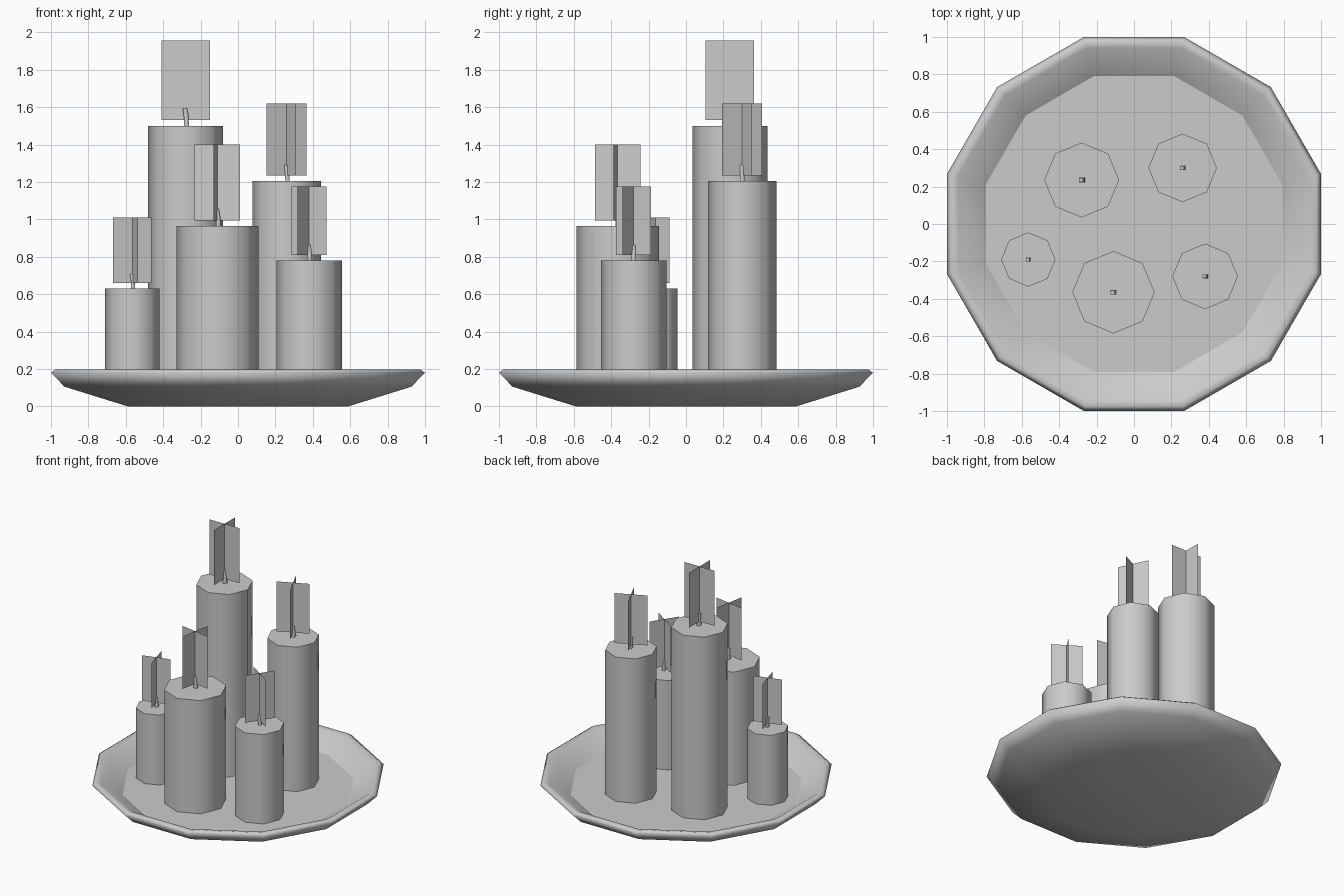
import bpy, bmesh
from math import cos, sin, pi, radians

cube = bpy.data.objects.get("Cube")
if cube:
    bpy.data.objects.remove(cube, do_unlink=True)

grey = bpy.data.materials.new("plain grey")
grey.use_nodes = True
colour = (0.6, 0.6, 0.6, 1)
grey.diffuse_color = colour
grey.node_tree.nodes["Principled BSDF"].inputs["Base Color"].default_value = colour

FLOOR = 0.09


def finish(name, bm):
    mesh = bpy.data.meshes.new(name)
    bm.to_mesh(mesh)
    bm.free()
    mesh.materials.append(grey)
    obj = bpy.data.objects.new(name, mesh)
    bpy.context.collection.objects.link(obj)
    return obj


def loft(name, rings, sides, turn=0.0):
    """Join polygon rings (x, y, z, radius) and cap both ends."""
    bm = bmesh.new()
    loops = []
    for x, y, z, r in rings:
        angles = [turn + 2 * pi * i / sides for i in range(sides)]
        loops.append([bm.verts.new((x + r * cos(a), y + r * sin(a), z)) for a in angles])
    for low, high in zip(loops, loops[1:]):
        for i in range(sides):
            j = (i + 1) % sides
            bm.faces.new((low[i], low[j], high[j], high[i])).smooth = True
    bm.faces.new(loops[0][::-1])
    bm.faces.new(loops[-1])
    return finish(name, bm)


# Twelve-sided dish: underside, rounded rim, sloping inside, flat floor
profile = [(0.61, 0), (0.96, 0.105), (1.035, 0.18), (1.01, 0.197), (0.975, 0.19), (0.82, FLOOR)]
dish = loft("dish", [(0, 0, z, r) for r, z in profile], 12, radians(15))
for face in dish.data.polygons:
    face.use_smooth = face.center.z < FLOOR - 0.01 or len(face.vertices) == 4


def flame(name, x, y, z, height, turn):
    """Two upright panes crossing at right angles."""
    bm = bmesh.new()
    half = 0.61 * height / 2
    for a in (turn, turn + pi / 2):
        dx, dy = half * cos(a), half * sin(a)
        corners = [(-1, 0), (1, 0), (1, height), (-1, height)]
        bm.faces.new([bm.verts.new((x + s * dx, y + s * dy, z + h)) for s, h in corners])
    finish(name, bm)


# Candles: name, x, y, radius, top, flame height, flame turn
candles = [
    ("tall", -0.28, 0.235, 0.20, 1.50, 0.425, 0),
    ("back", 0.26, 0.30, 0.183, 1.205, 0.385, 25),
    ("short", -0.565, -0.19, 0.145, 0.63, 0.35, 16),
    ("wide", -0.11, -0.365, 0.22, 0.965, 0.405, -10),
    ("front", 0.38, -0.28, 0.175, 0.78, 0.365, -33),
]
for name, x, y, radius, top, height, turn in candles:
    loft(name + "_candle", [(x, y, FLOOR, radius), (x, y, top, radius)], 8)
    # Slightly bent wick
    s = height / 0.425
    loft(name + "_wick", [(x + 0.005 * s, y, top, 0.018 * s),
                          (x + 0.003 * s, y, top + 0.05 * s, 0.018 * s),
                          (x - 0.004 * s, y, top + 0.095 * s, 0.016 * s)], 4, pi / 4)
    flame(name + "_flame", x, y, top + 0.03, height, radians(turn))
